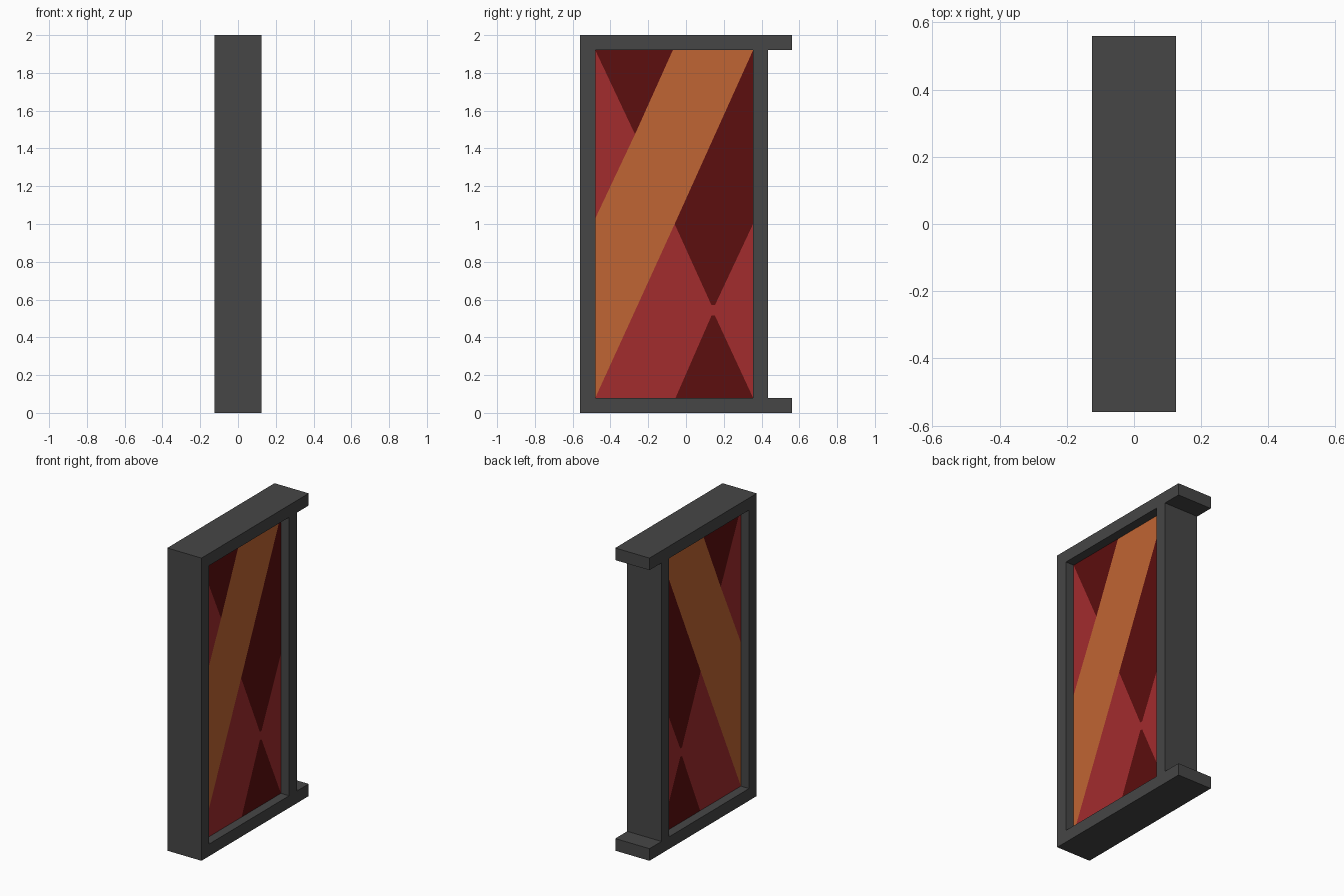
import bpy, bmesh

if "Cube" in bpy.data.objects:
    bpy.data.objects.remove(bpy.data.objects["Cube"])


def material(name, color):
    m = bpy.data.materials.new(name)
    m.diffuse_color = (*color, 1.0)
    m.use_nodes = True
    m.node_tree.nodes["Principled BSDF"].inputs["Base Color"].default_value = m.diffuse_color
    return m


GREY = material("dark grey frame", (0.061, 0.061, 0.061))
ORANGE = material("orange glass", (0.527, 0.130, 0.033))
RED = material("red glass", (0.361, 0.025, 0.027))
MAROON = material("maroon glass", (0.107, 0.0044, 0.0044))

DEPTH = 0.125          # half thickness of the frame
Y0, Y1 = -0.48, 0.355  # window opening
Z0, Z1 = 0.08, 1.92


def box(name, y, z):
    """Full-depth frame bar spanning the given y and z ranges."""
    bpy.ops.mesh.primitive_cube_add(size=1)
    ob = bpy.context.object
    ob.name = name
    for v in ob.data.vertices:
        v.co = (DEPTH if v.co.x > 0 else -DEPTH,
                y[1] if v.co.y > 0 else y[0],
                z[1] if v.co.z > 0 else z[0])
    ob.data.materials.append(GREY)


# Frame: bars overhang the hinge-side post
box("bottom_bar", (-0.56, 0.56), (0, Z0))
box("top_bar", (-0.56, 0.56), (Z1, 2.0))
box("outer_post", (-0.56, Y0), (Z0, Z1))
box("inner_post", (Y1, 0.435), (Z0, Z1))

# Key points of the pane pattern (y, z)
band_left, band_top = (Y0, 1.03), (-0.07, Z1)
left_tip = (-0.27, 1.475)
bl, tl, tr, br = (Y0, Z0), (Y0, Z1), (Y1, Z1), (Y1, Z0)
mid, right_mid = (-0.06, 1.0), (Y1, 1.0)
up_a, up_b = (0.135, 0.57), (0.153, 0.57)
low_a, low_b = (0.135, 0.515), (0.153, 0.515)
base = (-0.055, Z0)

REGIONS = [
    (0, [bl, mid, tr, band_top, left_tip, band_left]),                   # orange band
    (1, [tl, band_left, left_tip]),                                      # red left
    (1, [bl, base, low_a, up_a, mid]),                                   # red lower left
    (1, [low_a, low_b, up_b, up_a]),                                     # red bridge
    (1, [br, right_mid, up_b, low_b]),                                   # red lower right
    (2, [tl, left_tip, band_top]),                                       # maroon top
    (2, [tr, mid, up_a, up_b, right_mid]),                               # maroon right
    (2, [base, br, low_b, low_a]),                                       # maroon bottom
]

# Pane: the same pattern on both recessed faces
bm = bmesh.new()
for side in (1, -1):
    for mat, pts in REGIONS:
        f = bm.faces.new([bm.verts.new((side * 0.065, y, z)) for y, z in pts])
        f.material_index = mat
        f.normal_update()
        if f.normal.x * side < 0:
            f.normal_flip()
bmesh.ops.remove_doubles(bm, verts=bm.verts, dist=0.0005)
me = bpy.data.meshes.new("patterned_pane")
bm.to_mesh(me)
bm.free()
for m in (ORANGE, RED, MAROON):
    me.materials.append(m)
bpy.context.collection.objects.link(bpy.data.objects.new("patterned_pane", me))
